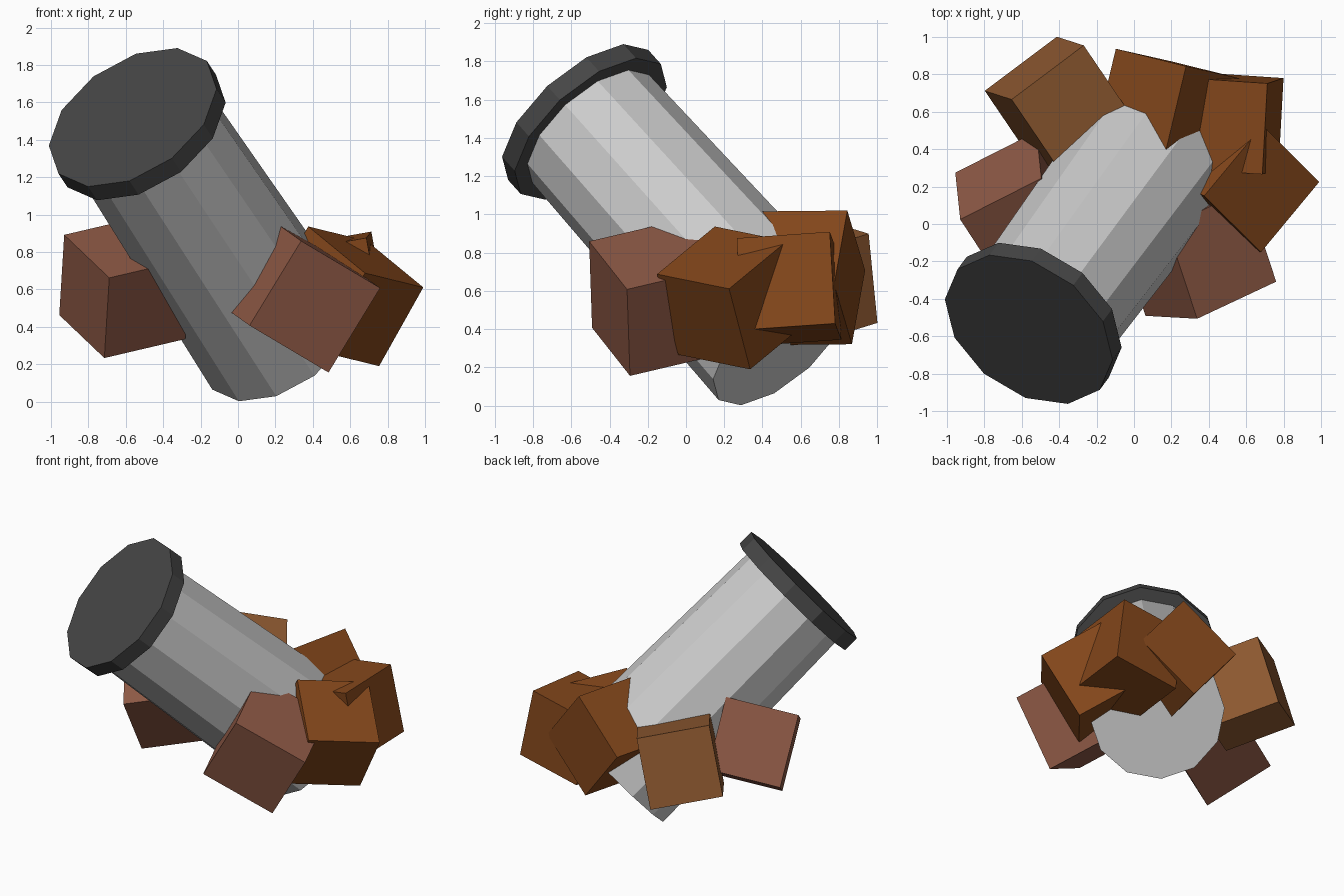
import bpy, bmesh, math
from mathutils import Vector, Matrix

if "Cube" in bpy.data.objects:
    bpy.data.objects.remove(bpy.data.objects["Cube"])


def material(name, rgb):
    m = bpy.data.materials.new(name)
    m.diffuse_color = (*rgb, 1)
    m.use_nodes = True
    m.node_tree.nodes["Principled BSDF"].inputs["Base Color"].default_value = m.diffuse_color
    return m


RED_BROWN = material("red_brown", (0.27, 0.10, 0.06))
ORANGE_BROWN = material("orange_brown", (0.23, 0.063, 0.011))
TAN_BROWN = material("tan_brown", (0.27, 0.10, 0.03))
DARK = material("dark_grey", (0.06, 0.06, 0.06))


def finish(name, bm, matrix, mat=None):
    mesh = bpy.data.meshes.new(name)
    bm.to_mesh(mesh)
    bm.free()
    obj = bpy.data.objects.new(name, mesh)
    obj.matrix_world = matrix
    bpy.context.collection.objects.link(obj)
    if mat:
        mesh.materials.append(mat)
    return obj


def frame(x, y, z, origin):
    m = Matrix((x, y, z)).transposed().to_4x4()
    m.translation = Vector(origin)
    return m


# Leaning post axis, from the low end centre to the cap face centre
low = Vector((0.22, 0.50, 0.335))
top = Vector((-0.563, -0.564, 1.52))
axis = (top - low).normalized()
length = (top - low).length
cap_thickness = 0.11

# Frame whose first vertex sits just left of the lowest rim point
down = (axis * axis.z - Vector((0, 0, 1))).normalized()
left = axis.cross(down)
if left.x > 0:
    left = -left
a = math.radians(6)
vx = down * math.cos(a) + left * math.sin(a)
vy = axis.cross(vx)


def prism(name, r1, r2, start, end, mat=None):
    bm = bmesh.new()
    bmesh.ops.create_cone(bm, cap_ends=True, segments=12, radius1=r1,
                          radius2=r2, depth=end - start)
    return finish(name, bm, frame(vx, vy, axis, low + axis * (start + end) / 2), mat)


prism("post", 0.45, 0.415, 0, length - cap_thickness / 2)
prism("post_cap", 0.5, 0.5, length - cap_thickness, length, DARK)


# Tumbled cubes around the foot: centre, two edge directions, size
def block(name, centre, e1, e2, size, mat):
    x = Vector(e1).normalized()
    y = Vector(e2)
    y = (y - x * y.dot(x)).normalized()
    bm = bmesh.new()
    bmesh.ops.create_cube(bm, size=size)
    finish(name, bm, frame(x, y, x.cross(y), centre), mat)


block("block_left", (-0.605, 0.075, 0.613), (-0.241, 0.369, 0.23), (-0.027, 0.251, -0.428), 0.497, RED_BROWN)
block("block_front", (0.33, -0.154, 0.565), (0.422, 0.198, -0.251), (-0.28, 0.016, -0.46), 0.53, RED_BROWN)
block("block_back_left", (-0.40, 0.637, 0.65), (0.385, 0.289, -0.09), (0.262, -0.396, -0.12), 0.49, TAN_BROWN)
block("block_back", (0.185, 0.614, 0.668), (-0.115, -0.48, -0.005), (-0.374, 0.107, -0.314), 0.497, ORANGE_BROWN)
block("block_back_right", (0.503, 0.539, 0.61), (-0.027, -0.49, -0.034), (0.086, 0.03, -0.476), 0.488, ORANGE_BROWN)
block("block_right", (0.565, 0.243, 0.563), (0.31, 0.374, -0.076), (-0.31, 0.302, 0.253), 0.495, ORANGE_BROWN)
